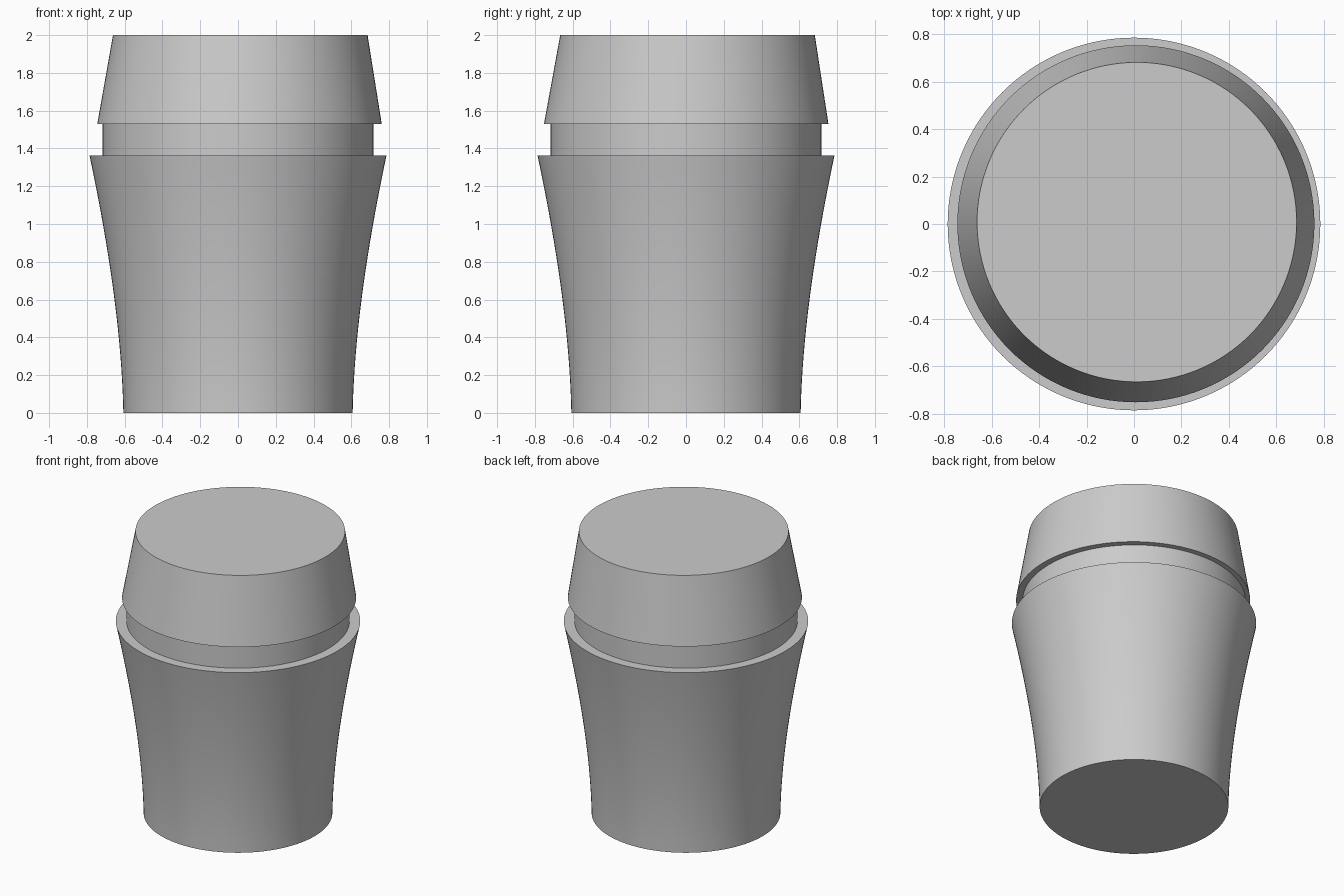
import bpy
import math

cube = bpy.data.objects.get("Cube")
if cube:
    bpy.data.objects.remove(cube, do_unlink=True)

SIDES = 128

grey = bpy.data.materials.new("plain_grey")
grey.use_nodes = True
colour = (0.6, 0.6, 0.6, 1)
grey.diffuse_color = colour
grey.node_tree.nodes["Principled BSDF"].inputs["Base Color"].default_value = colour


def turned(name, rings):
    """Closed round solid from rings of (radius, z, centre x, centre y)."""
    verts, faces = [], []
    for r, z, cx, cy in rings:
        for i in range(SIDES):
            a = math.tau * i / SIDES
            verts.append((cx + r * math.cos(a), cy + r * math.sin(a), z))
    for k in range(len(rings) - 1):
        lo, hi = k * SIDES, (k + 1) * SIDES
        for i in range(SIDES):
            j = (i + 1) % SIDES
            faces.append((lo + i, lo + j, hi + j, hi + i))
    faces.append(tuple(reversed(range(SIDES))))
    faces.append(tuple(range(len(verts) - SIDES, len(verts))))
    mesh = bpy.data.meshes.new(name)
    mesh.from_pydata(verts, [], faces)
    mesh.materials.append(grey)
    obj = bpy.data.objects.new(name, mesh)
    bpy.context.collection.objects.link(obj)
    bpy.ops.object.select_all(action="DESELECT")
    obj.select_set(True)
    bpy.context.view_layer.objects.active = obj
    bpy.ops.object.shade_smooth_by_angle(angle=math.radians(30))
    return obj


def flare(start, control, end, steps):
    """Quadratic curve of (radius, z) points."""
    for s in range(steps + 1):
        t = s / steps
        yield tuple((1 - t) ** 2 * a + 2 * t * (1 - t) * b + t * t * c
                    for a, b, c in zip(start, control, end))


# Flared body, straight neck sunk into it, and slightly leaning tapered lid
body_curve = flare((0.607, 0), (0.618, 0.57), (0.786, 1.362), 20)
turned("body", [(r, z, 0, 0) for r, z in body_curve])
turned("neck", [(0.717, 1.362, 0, 0), (0.717, 1.53, 0, 0)])
turned("lid", [(0.753, 1.53, 0.008, 0.001), (0.674, 2, 0.012, 0.008)])
